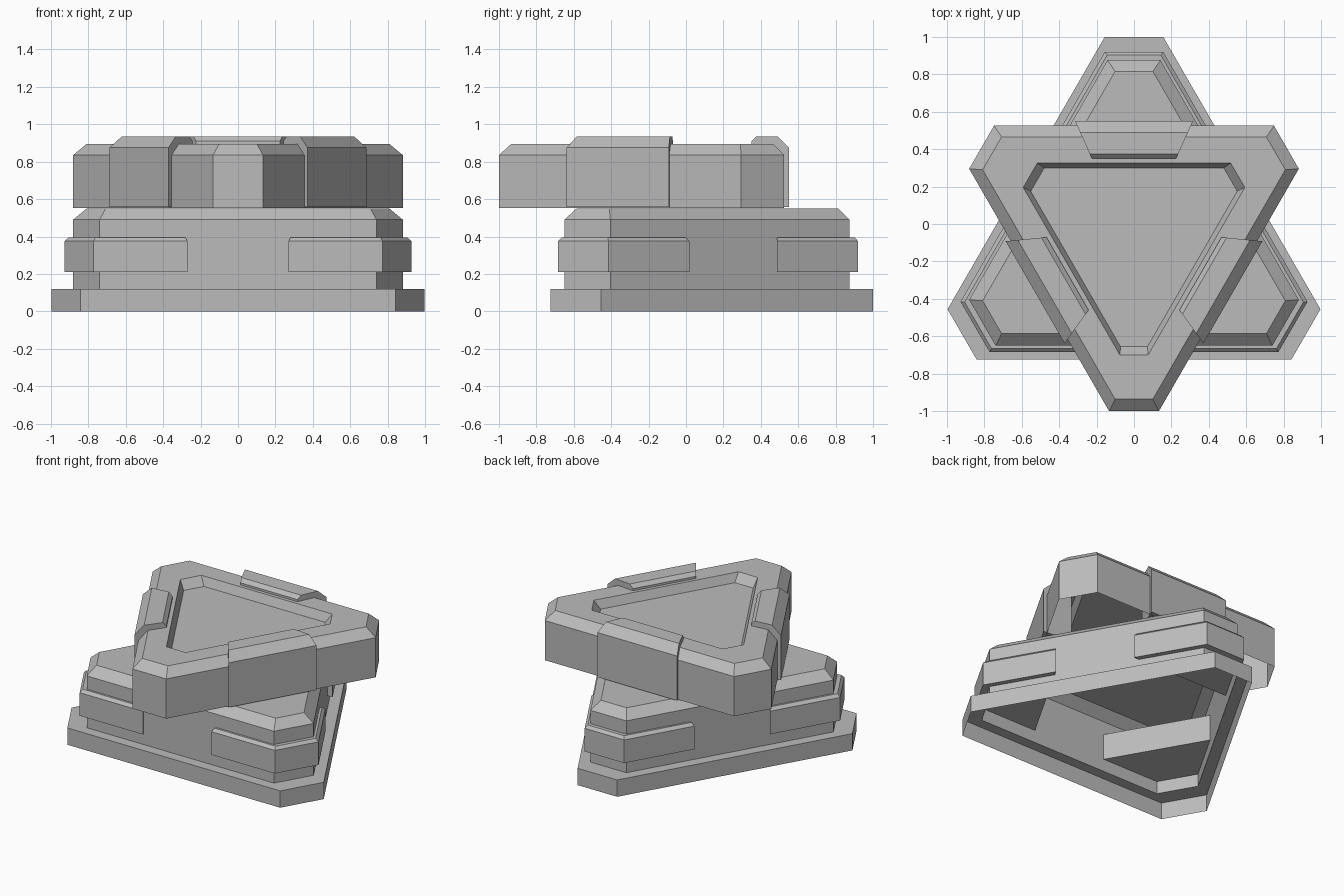
import bpy, bmesh, math
from mathutils import Vector

if "Cube" in bpy.data.objects:
    bpy.data.objects.remove(bpy.data.objects["Cube"])

CY = -0.06          # the triangles share this centre on y
R3 = math.sqrt(3)

grey = bpy.data.materials.new("mid_grey")
grey.diffuse_color = (0.5, 0.5, 0.5, 1)
grey.use_nodes = True
grey.node_tree.nodes["Principled BSDF"].inputs["Base Color"].default_value = grey.diffuse_color


def place(angle, d, t, z):
    """Point at distance d along a direction and t sideways (anticlockwise)."""
    a = math.radians(angle)
    return Vector((d * math.cos(a) - t * math.sin(a),
                   CY + d * math.sin(a) + t * math.cos(a), z))


def loft(name, rings, cap_start=False, cap_end=True, fix_normals=False):
    """Skin a stack of closed rings, with optional end caps."""
    bm = bmesh.new()
    loops = [[bm.verts.new(p) for p in ring] for ring in rings]
    n = len(loops[0])
    for lo, hi in zip(loops, loops[1:]):
        for i in range(n):
            j = (i + 1) % n
            bm.faces.new((lo[i], lo[j], hi[j], hi[i]))
    if cap_start:
        bm.faces.new(loops[0][::-1])
    if cap_end:
        bm.faces.new(loops[-1])
    if fix_normals:
        bmesh.ops.recalc_face_normals(bm, faces=bm.faces[:])
    mesh = bpy.data.meshes.new(name)
    bm.to_mesh(mesh)
    bm.free()
    mesh.materials.append(grey)
    ob = bpy.data.objects.new(name, mesh)
    bpy.context.collection.objects.link(ob)
    return ob


def triangle(long_d, tip_d, z, turn):
    """Triangle with cut tips: distances from centre to long sides and tips."""
    h = (2 * long_d - tip_d) / R3
    return [place(turn + 120 * k, tip_d, s * h, z) for k in range(3) for s in (-1, 1)]


# Lower hull: foot plate, ledge, body wall and bevel, open underneath
loft("lower_body", [triangle(a, b, z, 90) for a, b, z in (
    (0.665, 1.06, 0), (0.665, 1.06, 0.12), (0.59, 0.935, 0.12),
    (0.59, 0.935, 0.49), (0.525, 0.875, 0.55))])

# Upper hull: wall, bevel, rim and sunken panel, open underneath
loft("upper_body", [triangle(a, b, z, 270) for a, b, z in (
    (0.585, 0.94, 0.552), (0.585, 0.94, 0.835), (0.525, 0.875, 0.895),
    (0.385, 0.64, 0.895), (0.36, 0.595, 0.835))])

CUT = 0.546         # inner face of the corner guards


def guard_ring(angle, long_d, tip_d, z):
    hc, ht = (2 * long_d - CUT) / R3, (2 * long_d - tip_d) / R3
    return [place(angle, d, t, z) for d, t in
            ((CUT, -hc), (tip_d, -ht), (tip_d, ht), (CUT, hc))]


# Clip cross-section: distance from centre, height
CLIP = ((0.41, 0.557), (0.61, 0.557), (0.61, 0.875),
        (0.55, 0.935), (0.435, 0.935), (0.41, 0.91))


def clip_ring(angle, side):
    return [place(angle, d, side * (0.315 - 0.45 * (0.61 - d)), z) for d, z in CLIP]


for k, where in enumerate(("back", "left", "right")):
    ang = 90 + 120 * k
    # Guard wrapped round each lower corner
    loft(where + "_corner_guard", [guard_ring(ang, a, b, z) for a, b, z in (
        (0.625, 0.98, 0.21), (0.625, 0.98, 0.375), (0.605, 0.962, 0.395))],
        cap_start=True)
    # Clip over each long side of the upper hull
    loft(where + "_side_clip", [clip_ring(ang, -1), clip_ring(ang, 1)],
         cap_start=True, fix_normals=True)
